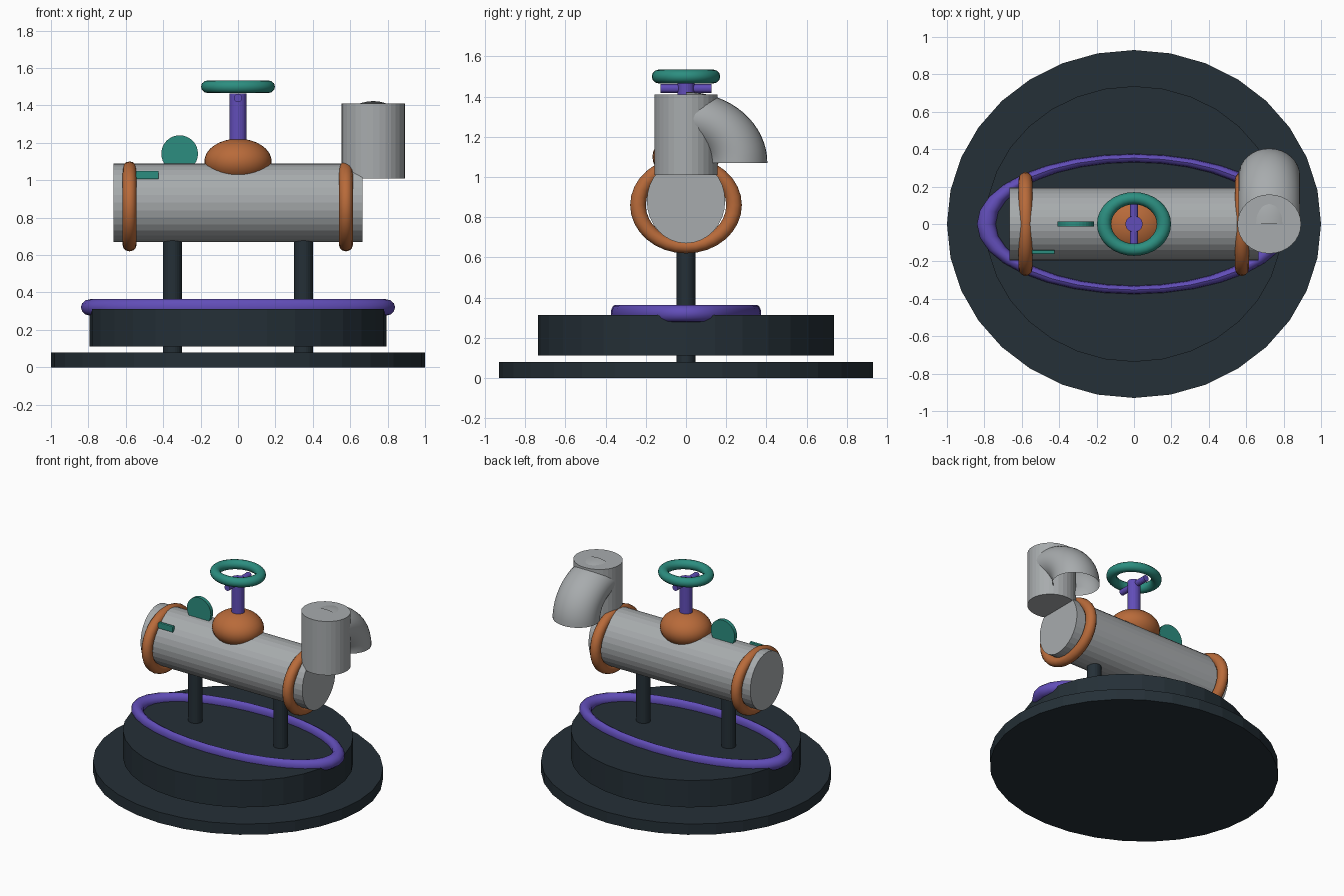
import bpy, bmesh, math
from math import pi, radians

if "Cube" in bpy.data.objects:
    bpy.data.objects.remove(bpy.data.objects["Cube"])


def material(name, rgb):
    m = bpy.data.materials.new(name)
    m.diffuse_color = (*rgb, 1)
    m.use_nodes = True
    m.node_tree.nodes["Principled BSDF"].inputs["Base Color"].default_value = m.diffuse_color
    return m


dark = material("dark_slate", (0.018, 0.029, 0.038))
grey = material("pipe_grey", (0.39, 0.41, 0.42))
orange = material("copper_orange", (0.48, 0.145, 0.042))
teal = material("valve_teal", (0.025, 0.27, 0.215))
purple = material("violet", (0.12, 0.075, 0.48))


def finish(name, mat, smooth):
    """Name the active object, colour it and shade it."""
    o = bpy.context.object
    o.name = name
    o.data.materials.append(mat)
    bpy.ops.object.transform_apply(location=False, rotation=True, scale=True)
    if smooth:
        bpy.ops.object.shade_smooth_by_angle(angle=radians(40))
    return o


def cylinder(name, mat, loc, scale, rot=(0, 0, 0), sides=32, smooth=False):
    """Scale holds both radii and the full length along the local axis."""
    bpy.ops.mesh.primitive_cylinder_add(vertices=sides, radius=1, depth=1,
                                        location=loc, rotation=rot)
    bpy.context.object.scale = scale
    return finish(name, mat, smooth)


def ring(name, mat, loc, major, minor, scale, rot=(0, 0, 0)):
    bpy.ops.mesh.primitive_torus_add(major_segments=32, minor_segments=12,
                                     major_radius=major, minor_radius=minor,
                                     location=loc, rotation=rot)
    bpy.context.object.scale = scale
    return finish(name, mat, True)


# Stand: two stacked oval plates and two posts
cylinder("base_plate", dark, (0, 0, 0.04), (1, 0.93, 0.08))
cylinder("upper_plate", dark, (0, 0, 0.212), (0.795, 0.737, 0.2))
for side, x in (("left", -0.35), ("right", 0.35)):
    cylinder(side + "_post", dark, (x, 0, 0.39), (0.05, 0.047, 0.64), sides=24)

# Oval hoop lying on the upper plate
ring("base_hoop", purple, (0, 0, 0.32), 0.79, 0.05, (1, 0.446, 0.88))

# Main horizontal pipe with two collars
cylinder("main_pipe", grey, (0, 0, 0.88), (0.21, 0.195, 1.33), (0, pi / 2, 0))
for side, x in (("left", -0.58), ("right", 0.577)):
    ring(side + "_collar", orange, (x, 0, 0.86), 0.239, 0.039,
         (0.865, 1, 0.95), (0, pi / 2, 0))

# Valve: dome, stem, cross bar and hand wheel
bpy.ops.mesh.primitive_uv_sphere_add(segments=32, ring_count=16, radius=1,
                                     location=(0, 0, 1.1))
bpy.context.object.scale = (0.18, 0.167, 0.122)
finish("valve_dome", orange, True)
cylinder("valve_stem", purple, (0, 0, 1.31), (0.046, 0.043, 0.31), sides=24)
cylinder("valve_cross_bar", purple, (0, 0, 1.44), (0.022, 0.022, 0.255),
         (pi / 2, 0, 0), sides=16)
ring("hand_wheel", teal, (0, 0, 1.5), 0.16, 0.038, (1, 0.86, 0.9))

# Gauge disc standing on the pipe, and the small lever beside the collar
cylinder("gauge_disc", teal, (-0.312, 0, 1.142), (0.098, 0.098, 0.028),
         (pi / 2, 0, 0))
bpy.ops.mesh.primitive_cube_add(size=1, location=(-0.485, -0.15, 1.028))
lever = bpy.context.object
lever.scale = (0.122, 0.022, 0.044)
finish("small_lever", teal, False)
bevel = lever.modifiers.new("soft_corners", 'BEVEL')
bevel.width = 0.005
bevel.segments = 2

# Vertical outlet pipe
cylinder("outlet_pipe", grey, (0.723, 0, 1.21), (0.17, 0.158, 0.4))

# Open elbow: a circle swept a quarter turn, from the rear down to the top
bm = bmesh.new()
bmesh.ops.create_circle(bm, cap_ends=False, segments=32, radius=0.15)
for v in bm.verts:
    v.co.x *= 1.1
    v.co.y += 0.255
bmesh.ops.spin(bm, geom=bm.verts[:] + bm.edges[:], cent=(0, 0, 0),
               axis=(1, 0, 0), angle=pi / 2, steps=16)
for v in bm.verts:
    v.co.z *= 0.872
# Point the faces away from the sweep's centre line
bm.normal_update()
for f in bm.faces:
    c = f.calc_center_median()
    a = math.atan2(c.z / 0.872, c.y)
    out = (c.x, c.y - 0.255 * math.cos(a), c.z - 0.222 * math.sin(a))
    if sum(n * o for n, o in zip(f.normal, out)) < 0:
        f.normal_flip()
mesh = bpy.data.meshes.new("outlet_elbow")
bm.to_mesh(mesh)
bm.free()
elbow = bpy.data.objects.new("outlet_elbow", mesh)
elbow.location = (0.723, 0, 1.07)
bpy.context.collection.objects.link(elbow)
bpy.ops.object.select_all(action='DESELECT')
elbow.select_set(True)
bpy.context.view_layer.objects.active = elbow
finish("outlet_elbow", grey, True)
